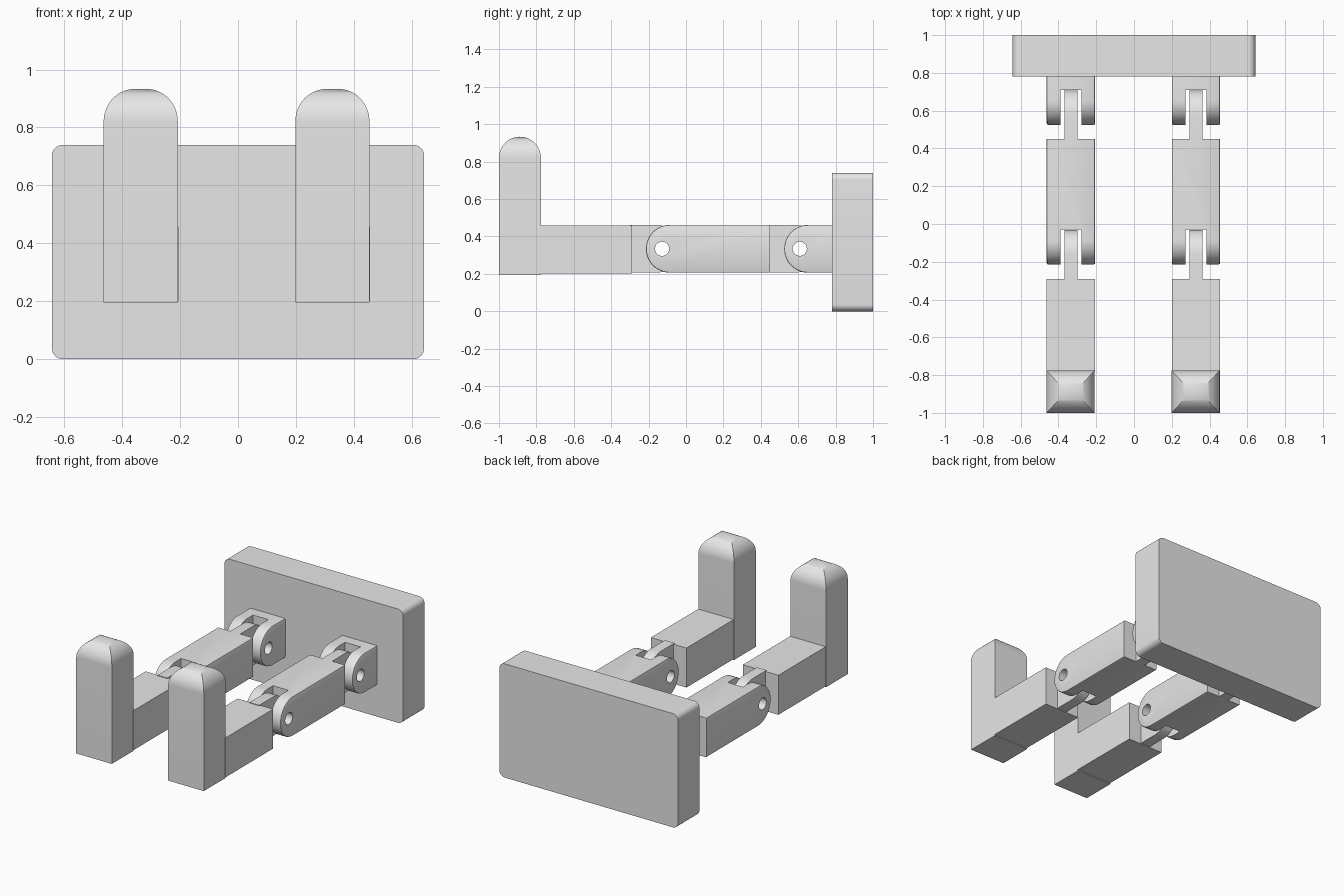
import bpy, bmesh
from math import sin, cos, pi

cube = bpy.data.objects.get("Cube")
if cube:
    bpy.data.objects.remove(cube)

grey = bpy.data.materials.new("light_grey")
grey.use_nodes = True
grey.diffuse_color = (0.8, 0.8, 0.8, 1)
grey.node_tree.nodes["Principled BSDF"].inputs["Base Color"].default_value = (0.8, 0.8, 0.8, 1)

R = 0.128        # half height and half width of the arms
STEPS = 24


def finish(name, bm):
    bmesh.ops.recalc_face_normals(bm, faces=bm.faces)
    mesh = bpy.data.meshes.new(name)
    bm.to_mesh(mesh)
    bm.free()
    mesh.materials.append(grey)
    obj = bpy.data.objects.new(name, mesh)
    bpy.context.collection.objects.link(obj)
    return obj


def smooth(obj):
    bpy.ops.object.select_all(action="DESELECT")
    obj.select_set(True)
    bpy.context.view_layer.objects.active = obj
    bpy.ops.object.shade_smooth_by_angle(angle=pi / 6)


def box(name, x, y, z):
    bm = bmesh.new()
    bmesh.ops.create_cube(bm, size=1)
    for v in bm.verts:
        v.co = [lo + (hi - lo) * (c + 0.5) for c, (lo, hi) in zip(v.co, (x, y, z))]
    return finish(name, bm)


def prism(name, profile, x0, x1, soft_before=None):
    """Extrude a side (y, z) profile across x, softening rims before a given y."""
    bm = bmesh.new()
    face = bm.faces.new([bm.verts.new((x0, y, z)) for y, z in profile])
    ext = bmesh.ops.extrude_face_region(bm, geom=[face])["geom"]
    for v in ext:
        if isinstance(v, bmesh.types.BMVert):
            v.co.x = x1
    if soft_before is not None:
        rims = [e for e in bm.edges
                if abs(e.verts[0].co.x - e.verts[1].co.x) < 1e-5
                and min(v.co.y for v in e.verts) < soft_before]
        bmesh.ops.bevel(bm, geom=rims, offset=0.007, segments=2, profile=0.5, affect="EDGES")
    return finish(name, bm)


def rounded_end(tip, back, z):
    """Side profile with a half round at tip and a square end at back."""
    d = 1 if tip > back else -1
    arc = [(tip - d * R + d * R * cos(a), z + R * sin(a))
           for a in (pi / 2 - pi * i / STEPS for i in range(STEPS + 1))]
    return arc + [(back, z - R), (back, z + R)]


def cut(obj, cutters):
    for c in cutters:
        mod = obj.modifiers.new("cut", "BOOLEAN")
        mod.operation, mod.solver, mod.object = "DIFFERENCE", "EXACT", c
    bpy.context.view_layer.update()
    graph = bpy.context.evaluated_depsgraph_get()
    mesh = bpy.data.meshes.new_from_object(obj.evaluated_get(graph))
    obj.modifiers.clear()
    obj.data = mesh
    for c in cutters:
        bpy.data.objects.remove(c)
    smooth(obj)


def pin_hole(x, y, z):
    ring = [(y + 0.038 * cos(2 * pi * i / 32), z + 0.038 * sin(2 * pi * i / 32)) for i in range(32)]
    return prism("pin_hole_cutter", ring, x - 0.2, x + 0.2)


def fork(name, x, tip, back, z, slot_end, hole):
    obj = prism(name, rounded_end(tip, back, z), x - R, x + R, back - 0.001)
    slot = box("slot_cutter", (x - 0.055, x + 0.055), (tip - 0.1, slot_end), (z - 0.3, z + 0.3))
    cut(obj, [slot, pin_hole(x, hole, z)])


def tongue(name, x, tip, back, z, hole):
    obj = prism(name, rounded_end(tip, back, z), x - 0.035, x + 0.035)
    cut(obj, [pin_hole(x, hole, z)])


def post(name, x, y, bottom, top):
    """Square post whose top curves in on all four sides to a short ridge."""
    bm = bmesh.new()
    ry, rx, n = 0.112, 0.108, 16
    levels = [(R, ry, bottom)]
    for i in range(n + 1):
        a = pi / 2 * i / n
        levels.append((R - rx * (1 - cos(a)), max(ry * cos(a), 0.001), top - ry + ry * sin(a)))
    rings = [[bm.verts.new((x + sx * hx, y + sy * hy, z))
              for sx, sy in ((-1, -1), (1, -1), (1, 1), (-1, 1))] for hx, hy, z in levels]
    for low, high in zip(rings, rings[1:]):
        for k in range(4):
            m = (k + 1) % 4
            bm.faces.new((low[k], low[m], high[m], high[k]))
    bm.faces.new(rings[0])
    bm.faces.new(rings[-1])
    smooth(finish(name, bm))


# Back plate with rounded corners
bm = bmesh.new()
bmesh.ops.create_cube(bm, size=1)
for v in bm.verts:
    v.co = (v.co.x * 1.285, 0.89 + v.co.y * 0.22, 0.37 + v.co.z * 0.74)
corners = [e for e in bm.edges if abs(e.verts[0].co.y - e.verts[1].co.y) > 0.1]
bmesh.ops.bevel(bm, geom=corners, offset=0.037, segments=8, profile=0.5, affect="EDGES")
smooth(finish("back_plate", bm))

# Two jointed arms
for side, x in (("right", -0.334), ("left", 0.328)):
    z = 0.334
    fork(side + "_wall_bracket", x, 0.525, 0.785, z, 0.71, 0.608)
    tongue(side + "_rear_tongue", x, 0.709, 0.44, z, 0.608)
    fork(side + "_middle_link", x, -0.214, 0.45, z, -0.03, -0.128)
    tongue(side + "_front_tongue", x, -0.031, -0.3, z, -0.128)
    box(side + "_front_link", (x - R, x + R), (-0.78, -0.29), (0.201, 0.458))
    post(side + "_end_post", x - 0.002, -0.888, 0.195, 0.933)
